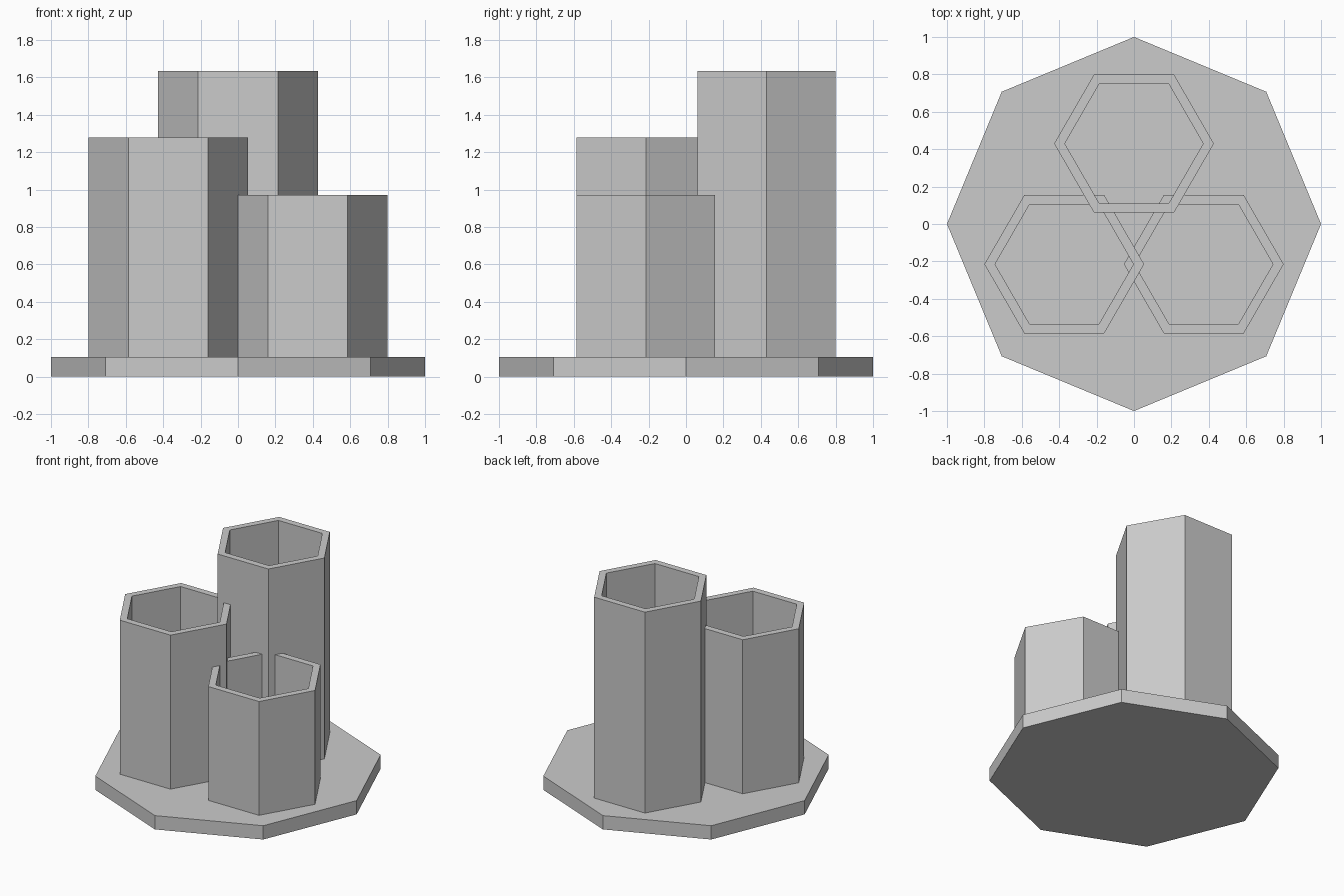
import bpy
import bmesh
from math import cos, sin, tau

cube = bpy.data.objects.get("Cube")
if cube:
    bpy.data.objects.remove(cube, do_unlink=True)

# Single matte grey
GREY = (0.6, 0.6, 0.6, 1.0)
grey = bpy.data.materials.new("light grey")
grey.use_nodes = True
grey.diffuse_color = GREY
grey.node_tree.nodes["Principled BSDF"].inputs["Base Color"].default_value = GREY

BASE_TOP = 0.105
OUTER, INNER = 0.427, 0.37


def ring(bm, sides, radius, z):
    return [bm.verts.new((radius * cos(tau * i / sides),
                          radius * sin(tau * i / sides), z))
            for i in range(sides)]


def bridge(bm, a, b):
    n = len(a)
    for i in range(n):
        j = (i + 1) % n
        bm.faces.new((a[i], a[j], b[j], b[i]))


def finish(bm, name, location=(0, 0, 0)):
    bmesh.ops.recalc_face_normals(bm, faces=bm.faces)
    mesh = bpy.data.meshes.new(name)
    bm.to_mesh(mesh)
    bm.free()
    mesh.materials.append(grey)
    obj = bpy.data.objects.new(name, mesh)
    obj.location = location
    bpy.context.collection.objects.link(obj)


# Octagonal base plate
bm = bmesh.new()
low, high = ring(bm, 8, 1.0, 0), ring(bm, 8, 1.0, BASE_TOP)
bridge(bm, low, high)
bm.faces.new(low)
bm.faces.new(high)
finish(bm, "base")


# Open hexagonal tubes standing on the base
def tube(name, x, y, top):
    bm = bmesh.new()
    loops = [ring(bm, 6, r, z) for r, z in
             ((OUTER, BASE_TOP), (OUTER, top), (INNER, top), (INNER, BASE_TOP))]
    for a, b in zip(loops, loops[1:] + loops[:1]):
        bridge(bm, a, b)
    finish(bm, name, (x, y, 0))


tube("tall_back_tube", 0, 0.43, 1.635)
tube("medium_right_tube", -0.373, -0.215, 1.278)
tube("short_left_tube", 0.373, -0.215, 0.972)
